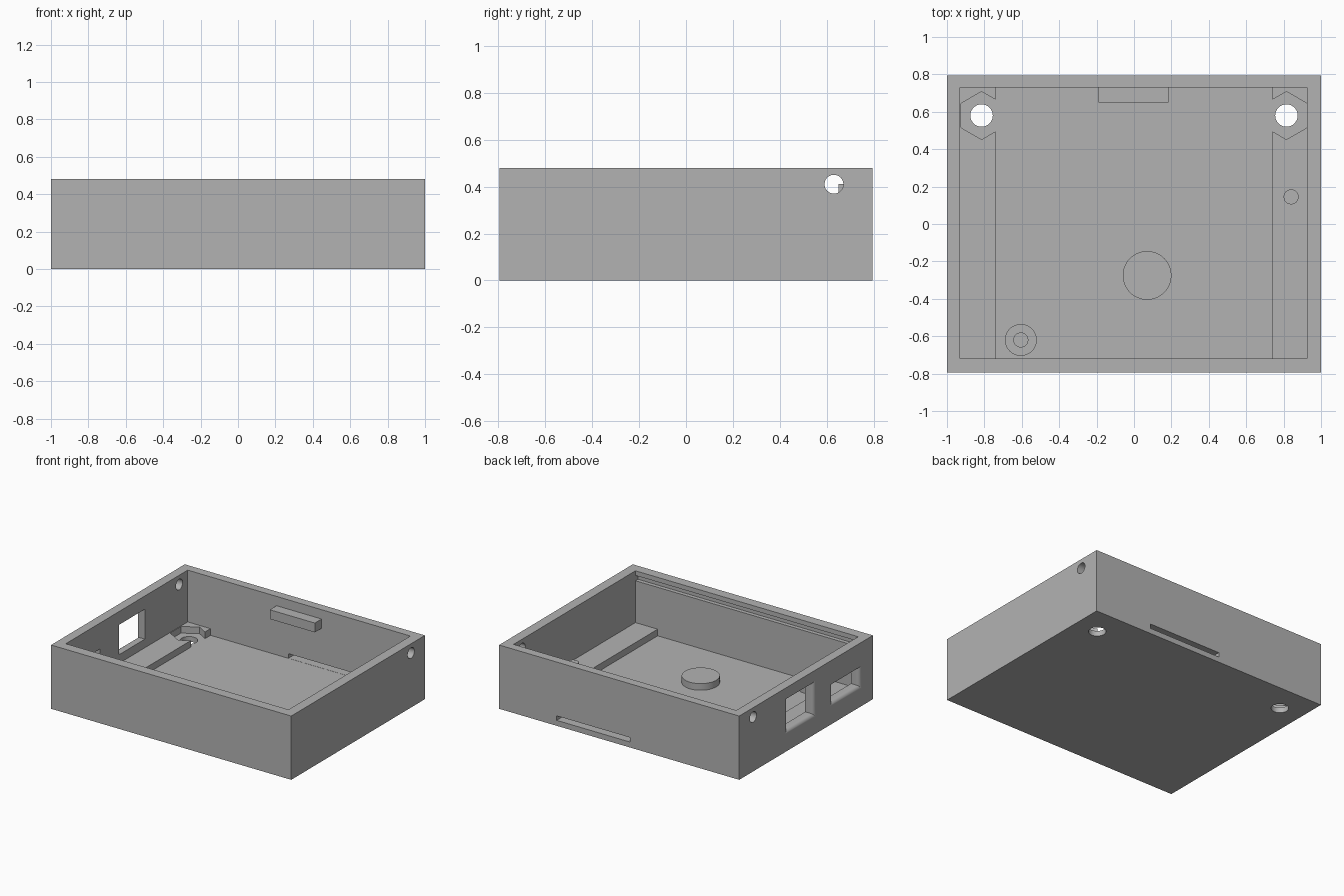
import bpy, bmesh, math

if "Cube" in bpy.data.objects:
    bpy.data.objects.remove(bpy.data.objects["Cube"])

grey = bpy.data.materials.new("plain grey")
grey.diffuse_color = (0.45, 0.45, 0.45, 1)
grey.use_nodes = True
grey.node_tree.nodes["Principled BSDF"].inputs["Base Color"].default_value = grey.diffuse_color

FLOOR, TOP, LEDGE = 0.04, 0.48, 0.09


def finish(name, bm):
    bmesh.ops.recalc_face_normals(bm, faces=bm.faces)
    me = bpy.data.meshes.new(name)
    bm.to_mesh(me)
    bm.free()
    me.materials.append(grey)
    ob = bpy.data.objects.new(name, me)
    bpy.context.collection.objects.link(ob)
    return ob


def loft(name, rings):
    """Closed solid through a list of rings of equal point count."""
    bm = bmesh.new()
    vs = [[bm.verts.new(p) for p in r] for r in rings]
    n = len(rings[0])
    for a, b in zip(vs, vs[1:]):
        for i in range(n):
            j = (i + 1) % n
            bm.faces.new((a[i], a[j], b[j], b[i]))
    bm.faces.new(vs[0])
    bm.faces.new(vs[-1])
    return finish(name, bm)


def box(name, x0, x1, y0, y1, z0, z1):
    return loft(name, [[(x0, y0, z), (x1, y0, z), (x1, y1, z), (x0, y1, z)]
                       for z in (z0, z1)])


def prism(name, x, y, z0, z1, r, n=48):
    """Upright prism, first corner pointing to +y."""
    pts = [(x + r * math.sin(2 * math.pi * i / n), y + r * math.cos(2 * math.pi * i / n))
           for i in range(n)]
    return loft(name, [[(px, py, z) for px, py in pts] for z in (z0, z1)])


def cut(ob, *cutters):
    for c in cutters:
        m = ob.modifiers.new("cut", 'BOOLEAN')
        m.operation, m.solver, m.object = 'DIFFERENCE', 'EXACT', c
        bpy.context.view_layer.objects.active = ob
        bpy.ops.object.modifier_apply(modifier=m.name)
        bpy.data.objects.remove(c)


def flared_window(y0, y1, z0, z1, r=0.03):
    """Port cutter through the left wall with a rounded outer lip."""
    steps = [(-1.02, r)]
    for i in range(7):
        t = math.pi / 2 * i / 6
        steps.append((-1 + r * (1 - math.cos(t)), r * (1 - math.sin(t))))
    steps.append((-0.9, 0))
    return loft("window_cutter", [[(x, y0 - o, z0 - o), (x, y1 + o, z0 - o),
                                   (x, y1 + o, z1 + o), (x, y0 - o, z1 + o)]
                                  for x, o in steps])


# Open case body
case = box("case", -1, 1, -0.795, 0.795, 0, TOP)
cut(case, box("cavity", -0.93, 0.925, -0.72, 0.73, FLOOR, 0.6))

# Lid groove along the inside of the front wall
cut(case, box("groove", -0.93, 0.925, -0.75, -0.6, 0.405, 0.445))

# Card slot through the back wall
cut(case, box("slot", -0.09, 0.52, 0.70, 0.9, FLOOR + 0.001, 0.075))

# Ports in the left wall
cut(case, flared_window(-0.09, 0.22, 0.155, 0.38))
cut(case, flared_window(-0.635, -0.315, 0.16, 0.285))

# Round hole through both side walls
n = 48
ring = [(0.63 + 0.04 * math.cos(2 * math.pi * i / n), 0.41 + 0.04 * math.sin(2 * math.pi * i / n))
        for i in range(n)]
cut(case, loft("side_hole", [[(x, y, z) for y, z in ring] for x in (-1.1, 1.1)]))

# Screw holes through the floor
for sx in (-1, 1):
    cut(case, prism("screw_hole", sx * 0.815, 0.58, -0.1, 0.2, 0.06))

parts = [case]

# Side ledges with hexagonal nut recesses
for side, x0, x1, cx in (("left", -0.935, -0.74, -0.815), ("right", 0.74, 0.93, 0.815)):
    ledge = box(side + "_ledge", x0, x1, -0.725, 0.735, 0.03, LEDGE)
    cut(ledge, prism("nut_recess", cx, 0.58, 0, 0.2, 0.128, 6))
    parts.append(ledge)

# Lid tab on the back wall
parts.append(box("back_tab", -0.19, 0.185, 0.65, 0.735, 0.34, 0.41))

# Board supports and locating pins
parts += [
    prism("round_support", 0.07, -0.275, 0.03, LEDGE, 0.13, 64),
    prism("corner_support", -0.605, -0.62, 0.03, LEDGE, 0.085),
    prism("corner_pin", -0.605, -0.62, 0.08, 0.145, 0.04),
    prism("ledge_pin", 0.84, 0.145, 0.08, 0.145, 0.04),
]

# Smooth round walls, keep sharp edges
for ob in parts:
    bpy.ops.object.select_all(action='DESELECT')
    ob.select_set(True)
    bpy.context.view_layer.objects.active = ob
    bpy.ops.object.shade_smooth_by_angle(angle=math.radians(30))
